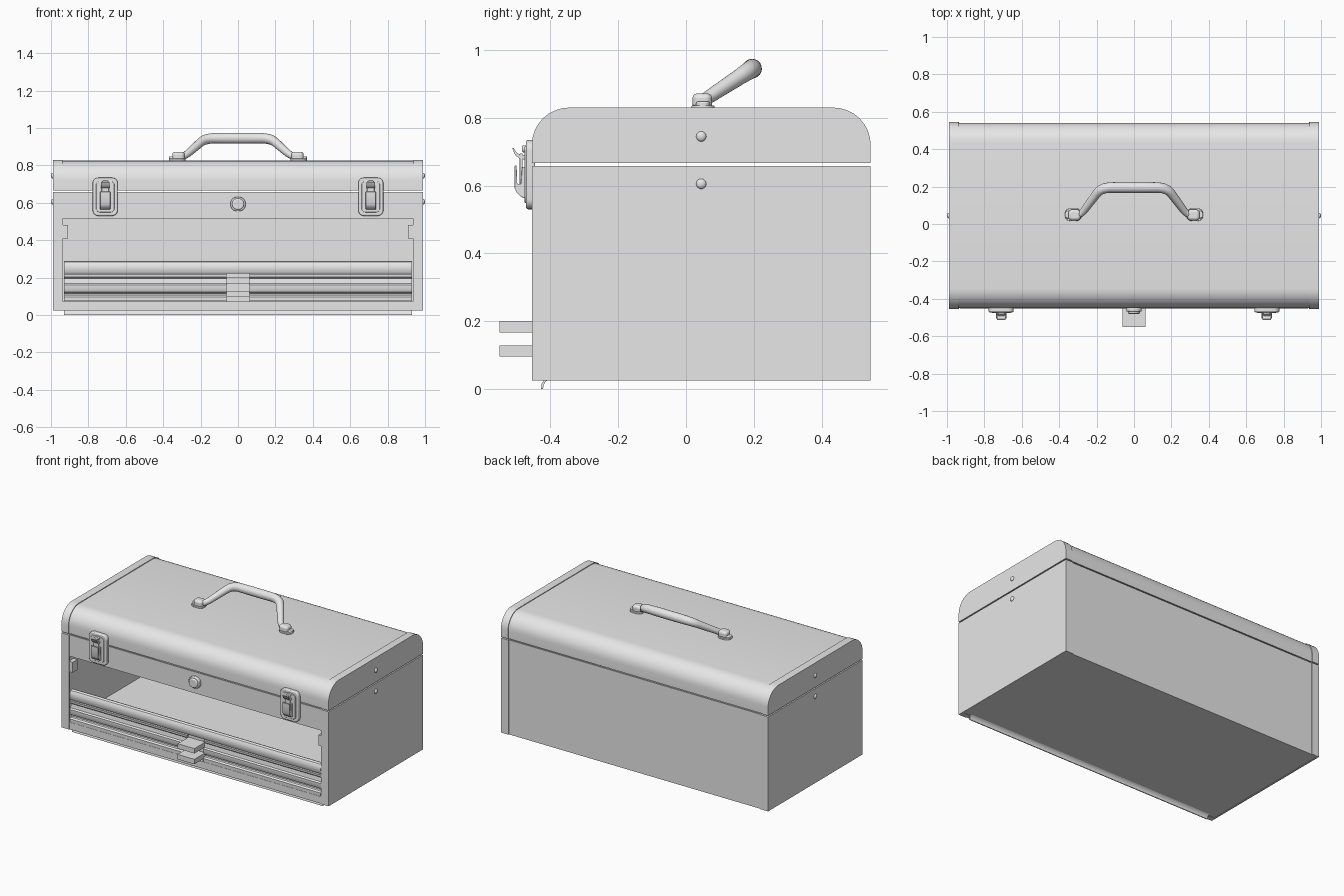
import bpy, bmesh, math
from mathutils import Vector

if "Cube" in bpy.data.objects:
    bpy.data.objects.remove(bpy.data.objects["Cube"], do_unlink=True)

steel = bpy.data.materials.new("light grey steel")
steel.use_nodes = True
GREY = (0.8, 0.8, 0.8, 1)
steel.diffuse_color = GREY
steel.node_tree.nodes["Principled BSDF"].inputs["Base Color"].default_value = GREY


def finish(name, bm, bevel=0, segments=3):
    """Turn a bmesh into a smooth-by-angle object."""
    bmesh.ops.recalc_face_normals(bm, faces=bm.faces)
    me = bpy.data.meshes.new(name)
    bm.to_mesh(me)
    bm.free()
    me.materials.append(steel)
    for p in me.polygons:
        p.use_smooth = True
    me.set_sharp_from_angle(angle=math.radians(32))
    ob = bpy.data.objects.new(name, me)
    bpy.context.collection.objects.link(ob)
    if bevel:
        m = ob.modifiers.new("bevel", 'BEVEL')
        m.width, m.segments = bevel, segments
        m.limit_method, m.angle_limit = 'ANGLE', math.radians(40)
    return ob


def prism(name, pts, axis, a, b, bevel=0):
    """Extrude a 2D outline along x (pts are y,z), y (x,z) or z (x,y)."""
    place = {'x': lambda p, t: (t, p[0], p[1]),
             'y': lambda p, t: (p[0], t, p[1]),
             'z': lambda p, t: (p[0], p[1], t)}[axis]
    bm = bmesh.new()
    lo = [bm.verts.new(place(p, a)) for p in pts]
    hi = [bm.verts.new(place(p, b)) for p in pts]
    bm.faces.new(lo)
    bm.faces.new(hi)
    for i in range(len(pts)):
        j = (i + 1) % len(pts)
        bm.faces.new((lo[i], lo[j], hi[j], hi[i]))
    return finish(name, bm, bevel)


def box(name, x, y, z, bevel=0):
    return prism(name, [(x[0], y[0]), (x[1], y[0]), (x[1], y[1]), (x[0], y[1])], 'z', z[0], z[1], bevel)


def rounded(cx, cy, w, h, r, n=6):
    """Rounded rectangle outline."""
    pts = []
    for k, (sx, sy) in enumerate([(1, 1), (-1, 1), (-1, -1), (1, -1)]):
        for i in range(n + 1):
            a = math.pi / 2 * (k + i / n)
            pts.append((cx + sx * (w / 2 - r) + r * math.cos(a),
                        cy + sy * (h / 2 - r) + r * math.sin(a)))
    return pts


def arch(inset):
    """Lid outline from the front bottom over the top to the back bottom."""
    r, pts = 0.11 - inset, [(-0.455 + inset, 0.666)]
    for c, start in ((-0.345, 180), (0.435, 90)):
        for i in range(9):
            a = math.radians(start - 90 * i / 8)
            pts.append((c + r * math.cos(a), 0.72 + r * math.sin(a)))
    return pts + [(0.545 - inset, 0.666)]


SIDES = ((-1, "right"), (1, "left"))

# Lid: main curved sheet plus slightly raised end caps
prism("lid_sheet", arch(0.005) + arch(0.014)[::-1], 'x', -0.96, 0.96)
for s, n in SIDES:
    prism(n + "_lid_band", arch(0) + arch(0.012)[::-1], 'x', s * 0.938, s * 0.985)
    prism(n + "_lid_end", arch(0), 'x', s * 0.982, s * 0.99)

# Body: floor, back, front header and sill
box("floor", (-0.985, 0.985), (-0.445, 0.535), (0.027, 0.05))
box("back_panel", (-0.985, 0.985), (0.53, 0.54), (0.025, 0.658))
box("front_header", (-0.985, 0.985), (-0.45, -0.44), (0.515, 0.658))
box("front_sill", (-0.985, 0.985), (-0.45, -0.42), (0.025, 0.072))

# Sides with wrapped corner strips, tabs and rivets
for s, n in SIDES:
    box(n + "_side", (s * 0.98, s * 0.99), (-0.455, 0.545), (0.025, 0.658))
    box(n + "_front_corner", (s * 0.935, s * 0.985), (-0.455, -0.445), (0.025, 0.658))
    box(n + "_back_corner", (s * 0.935, s * 0.985), (0.535, 0.545), (0.025, 0.658))
    box(n + "_door_tab", (s * 0.91, s * 0.94), (-0.45, -0.40), (0.41, 0.48))
    for z, part in ((0.745, "_lid_rivet"), (0.605, "_side_rivet")):
        bm = bmesh.new()
        bmesh.ops.create_uvsphere(bm, u_segments=16, v_segments=10, radius=0.015)
        rivet = finish(n + part, bm)
        rivet.scale.x = 0.67
        rivet.location = (s * 0.99, 0.045, z)

# Curled lip under the front edge
prism("bottom_lip", [(-0.405, 0.027), (-0.415, 0.021), (-0.42, 0.012), (-0.422, 0.0), (-0.428, 0.0),
                     (-0.426, 0.015), (-0.418, 0.027)], 'x', -0.93, 0.93)

# Drawer fronts: a rolled top rail above ridged panels
prism("drawer_rail", [(-0.425, 0.222), (-0.445, 0.222), (-0.451, 0.232), (-0.453, 0.255),
                      (-0.450, 0.272), (-0.443, 0.284), (-0.43, 0.29), (-0.42, 0.287),
                      (-0.415, 0.275), (-0.425, 0.27)], 'x', -0.93, 0.93)
for s, n in SIDES:
    prism(n + "_drawer_front", [(-0.42, 0.074), (-0.452, 0.074), (-0.453, 0.097), (-0.445, 0.106),
                                (-0.432, 0.108), (-0.432, 0.116), (-0.445, 0.122), (-0.452, 0.136),
                                (-0.452, 0.160), (-0.444, 0.168), (-0.440, 0.195), (-0.450, 0.203),
                                (-0.452, 0.218), (-0.42, 0.218)], 'x', s * 0.062, s * 0.93)
box("drawer_centre", (-0.064, 0.064), (-0.435, -0.42), (0.07, 0.225))
for z0, z1, n in ((0.167, 0.20, "upper"), (0.095, 0.128, "lower")):
    box(n + "_drawer_pull", (-0.062, 0.062), (-0.55, -0.425), (z0, z1))

# Draw latches
for s, n in SIDES:
    cx = s * 0.71
    prism(n + "_latch_plate", rounded(cx, 0.632, 0.134, 0.204, 0.03), 'y', -0.472, -0.445, 0.006)
    prism(n + "_latch_panel", rounded(cx, 0.632, 0.098, 0.166, 0.02), 'y', -0.477, -0.46, 0.003)
    lever = [(-0.472, 0.562), (-0.486, 0.566), (-0.500, 0.580), (-0.506, 0.592), (-0.506, 0.658),
             (-0.500, 0.660), (-0.498, 0.605), (-0.487, 0.605), (-0.484, 0.655), (-0.472, 0.655)]
    prism(n + "_latch_lever", lever, 'x', cx - 0.027, cx + 0.027, 0.002)
    box(n + "_latch_loop", (cx - 0.019, cx + 0.019), (-0.491, -0.482), (0.585, 0.695), 0.003)
    hook = [(-0.470, 0.675), (-0.492, 0.680), (-0.504, 0.690), (-0.513, 0.710),
            (-0.509, 0.711), (-0.500, 0.698), (-0.490, 0.690), (-0.470, 0.690)]
    prism(n + "_latch_hook", hook, 'x', cx - 0.022, cx + 0.022)
    prism(n + "_latch_pin", rounded(cx, 0.708, 0.036, 0.02, 0.009), 'y', -0.484, -0.46, 0.004)

# Round lock
prism("lock_collar", rounded(0, 0.593, 0.082, 0.076, 0.036), 'y', -0.468, -0.445, 0.005)
prism("lock_cylinder", rounded(0, 0.593, 0.064, 0.06, 0.029), 'y', -0.48, -0.46, 0.006)

# Carrying handle: a tapered bar leaning back, swept along a path
half = [(0.315, 0.0, 0.018), (0.285, 0.03, 0.019), (0.268, 0.14, 0.020), (0.20, 0.77, 0.024),
        (0.183, 0.89, 0.026), (0.16, 0.965, 0.027), (0.13, 1.0, 0.028), (0.06, 1.0, 0.029)]
path = [(-x, t, r) for x, t, r in half] + half[::-1]
centres = [Vector((x, 0.05 + 0.145 * t, 0.85 + 0.095 * t)) for x, t, r in path]
lean = Vector((0, 0.145, 0.095)).normalized()
normal = Vector((1, 0, 0)).cross(lean)
bm = bmesh.new()
rings = []
for i, c in enumerate(centres):
    tangent = (centres[min(i + 1, len(path) - 1)] - centres[max(i - 1, 0)]).normalized()
    side = normal.cross(tangent)
    rings.append([bm.verts.new(c + path[i][2] * (side * math.cos(a) + normal * math.sin(a)))
                  for a in (math.tau * k / 20 for k in range(20))])
for p, q in zip(rings, rings[1:]):
    for k in range(20):
        bm.faces.new((p[k], p[(k + 1) % 20], q[(k + 1) % 20], q[k]))
bm.faces.new(rings[0])
bm.faces.new(rings[-1])
finish("carry_handle", bm)

# Handle brackets and their base plates
for s, n in SIDES:
    prism(n + "_handle_plate", rounded(s * 0.325, 0.05, 0.09, 0.068, 0.03), 'z', 0.824, 0.836, 0.003)
    prism(n + "_handle_foot", rounded(s * 0.352, 0.05, 0.034, 0.04, 0.016), 'z', 0.824, 0.848, 0.005)
    prism(n + "_handle_bracket", rounded(s * 0.318, 0.048, 0.066, 0.058, 0.02), 'z', 0.826, 0.872, 0.014)
